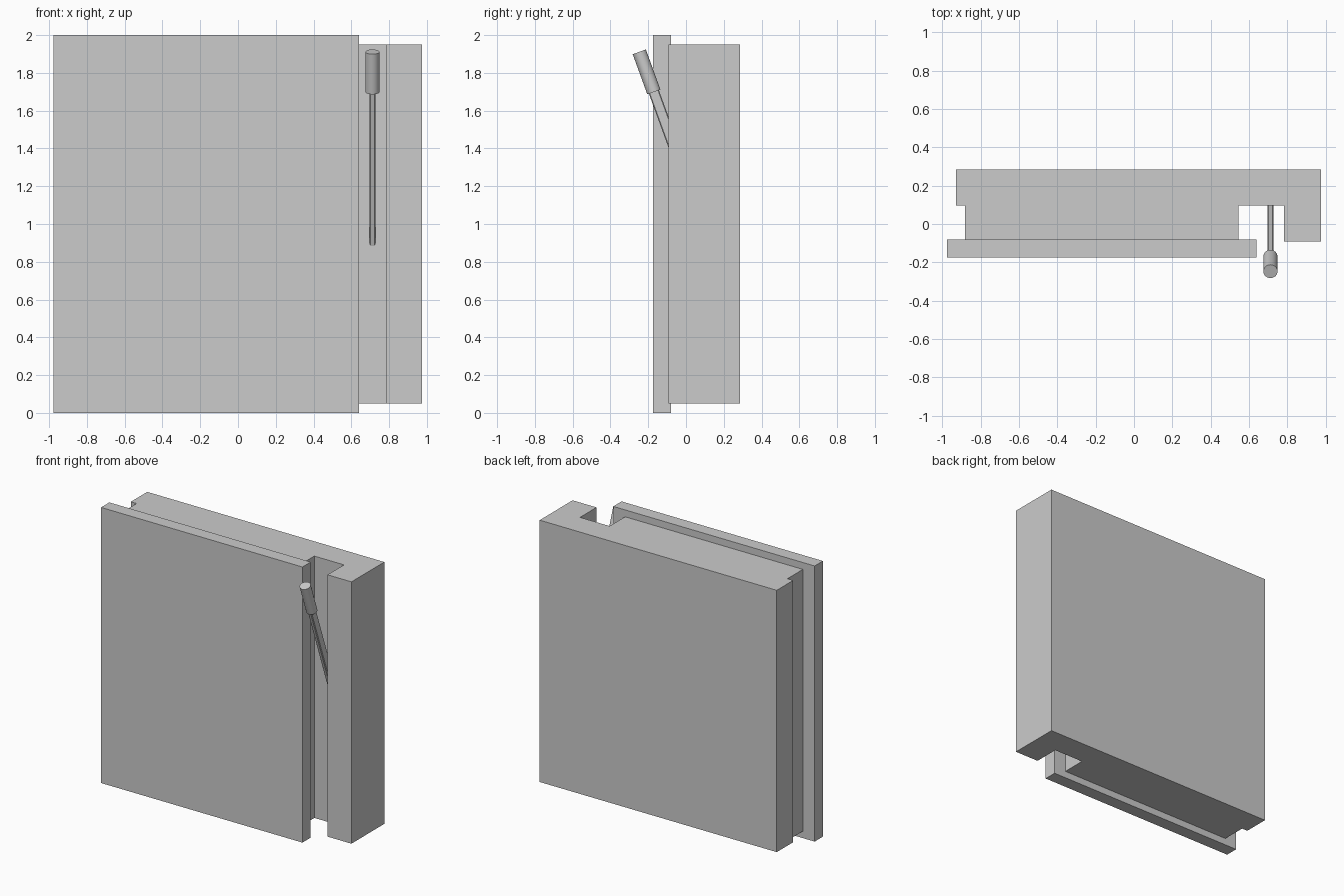
import bpy, bmesh
from math import radians
from mathutils import Matrix, Vector

if "Cube" in bpy.data.objects:
    bpy.data.objects.remove(bpy.data.objects["Cube"])


def new_object(name, bm):
    bmesh.ops.recalc_face_normals(bm, faces=bm.faces)
    mesh = bpy.data.meshes.new(name)
    bm.to_mesh(mesh)
    bm.free()
    obj = bpy.data.objects.new(name, mesh)
    bpy.context.collection.objects.link(obj)
    return obj


def extrude_profile(name, points, z0, z1):
    """Extrude a plan outline (x, y) from z0 up to z1."""
    bm = bmesh.new()
    face = bm.faces.new([bm.verts.new((x, y, z0)) for x, y in points])
    top = bmesh.ops.extrude_face_region(bm, geom=[face])["geom"]
    verts = [v for v in top if isinstance(v, bmesh.types.BMVert)]
    bmesh.ops.translate(bm, verts=verts, vec=(0, 0, z1 - z0))
    return new_object(name, bm)


# front cover plate
extrude_profile("front_plate",
                [(-0.977, -0.175), (0.64, -0.175), (0.64, -0.08), (-0.977, -0.08)],
                0, 2)

# stepped body with the lever slot on the right
extrude_profile("body",
                [(-0.882, -0.08), (0.545, -0.08), (0.545, 0.097), (0.783, 0.097),
                 (0.783, -0.092), (0.975, -0.092), (0.975, 0.285),
                 (-0.928, 0.285), (-0.928, 0.097), (-0.882, 0.097)],
                0.05, 1.95)

# lever frame: origin at the base of the grip, local z along the lever
lever = Matrix.Translation((0.712, -0.170, 1.699)) @ Matrix.Rotation(radians(20), 4, 'X')

# flat lever bar running down into the slot
bar_length = 0.90
bm = bmesh.new()
bmesh.ops.create_cube(bm, size=1, matrix=Matrix.Translation((0, 0, -bar_length / 2))
                      @ Matrix.Diagonal((0.030, 0.056, bar_length, 1)))
long_edges = [e for e in bm.edges if abs(e.verts[0].co.z - e.verts[1].co.z) > 0.1]
bmesh.ops.bevel(bm, geom=long_edges, offset=0.005, segments=1, affect='EDGES')
new_object("lever_bar", bm).matrix_world = lever

# round lever grip
bm = bmesh.new()
bmesh.ops.create_cone(bm, cap_ends=True, segments=32, radius1=0.037, radius2=0.037,
                      depth=0.226, matrix=Matrix.Translation((0, 0, 0.113)))
grip = new_object("lever_grip", bm)
grip.matrix_world = lever
bpy.context.view_layer.objects.active = grip
grip.select_set(True)
bpy.ops.object.shade_smooth_by_angle(angle=radians(35))
